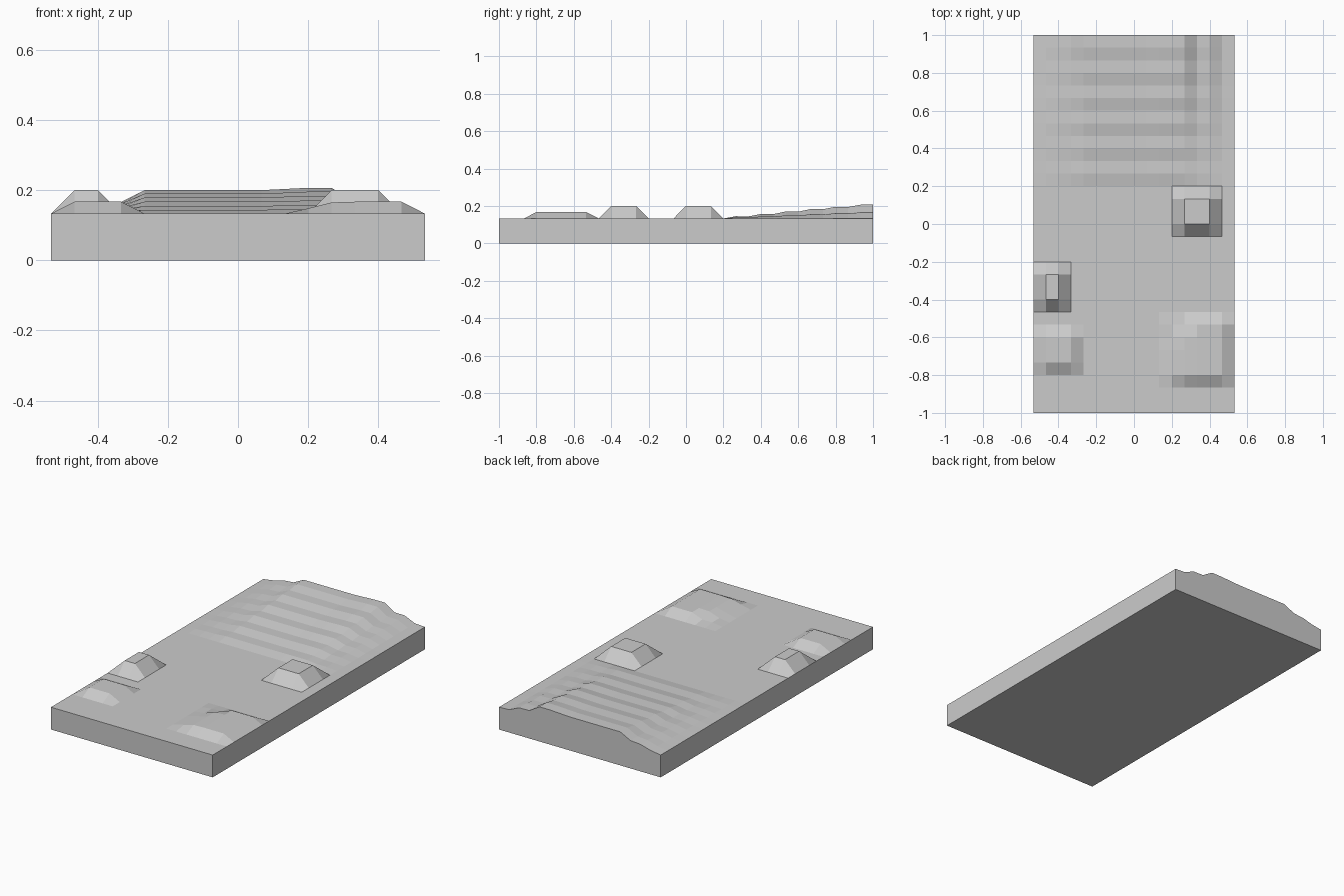
import bpy, bmesh, math

if "Cube" in bpy.data.objects:
    bpy.data.objects.remove(bpy.data.objects["Cube"])

C = 1 / 15            # cell size: 16 x 30 cells
BASE = 0.133

# Cross-slope profile of the rear hill (17 columns) as a share of its height
HILL_X = [0, .15, .42, .5, 1, 1, 1, 1, 1, 1, 1.05, 1.1, 1.1, .5, .48, .05, 0]
# Hill height per row from y = 0.2 to y = 1: shallow terraces
HILL_Y = [0, .011, .010, .022, .021, .034, .033, .046, .045, .057, .056, .067, .067]


def plateau(x, y, x0, x1, y0, y1, h):
    """Flat mound sloping down over one cell outside its top rectangle."""
    e = 0.02
    return h if x0 - e < x < x1 + e and y0 - e < y < y1 + e else 0


def height(i, j):
    x, y = (i - 8) * C, (j - 15) * C
    h = 0
    # rear terraced hill
    if j >= 18:
        h += HILL_X[i] * HILL_Y[j - 18]
    # low front mounds
    m = plateau(x, y, .333, .467, -.8, -.533, .034)
    m = max(m, plateau(x, y, .267, .267, -.8, -.6, .032))
    m = max(m, plateau(x, y, .2, .2, -.8, -.667, .015))
    m = max(m, plateau(x, y, .2, .267, -.6, -.533, .009))
    m = max(m, plateau(x, y, -.467, -.333, -.733, -.6, .034))
    h += m
    # shallow hollows and front corners
    if .15 < x < .5 and -.29 < y < -.12:
        h -= .006
    if -.29 < x < .15 and -.95 < y < .15:
        h += .003 * math.sin(j * 1.6) - .003
    if j == 0 and abs(x) > .35:
        h -= .006
    # two boulders
    h = max(h, plateau(x, y, .267, .4, 0, .133, .067))
    h = max(h, plateau(x, y, -.467, -.4, -.4, -.267, .067))
    return BASE + h


# Terrain surface
bm = bmesh.new()
bmesh.ops.create_grid(bm, x_segments=16, y_segments=30, size=1)
for v in bm.verts:
    i, j = round((v.co.x + 1) * 8), round((v.co.y + 1) * 15)
    v.co = ((i - 8) * C, (j - 15) * C, height(i, j))

# Solid sides and bottom
rim = [e for e in bm.edges if e.is_boundary]
out = bmesh.ops.extrude_edge_only(bm, edges=rim)["geom"]
for v in out:
    if isinstance(v, bmesh.types.BMVert):
        v.co.z = 0
bottom = [e for e in out if isinstance(e, bmesh.types.BMEdge) and e.is_boundary]
bmesh.ops.contextual_create(bm, geom=bottom)
bmesh.ops.recalc_face_normals(bm, faces=bm.faces)

mesh = bpy.data.meshes.new("terrain_slab")
bm.to_mesh(mesh)
bm.free()
bpy.context.collection.objects.link(bpy.data.objects.new("terrain_slab", mesh))
